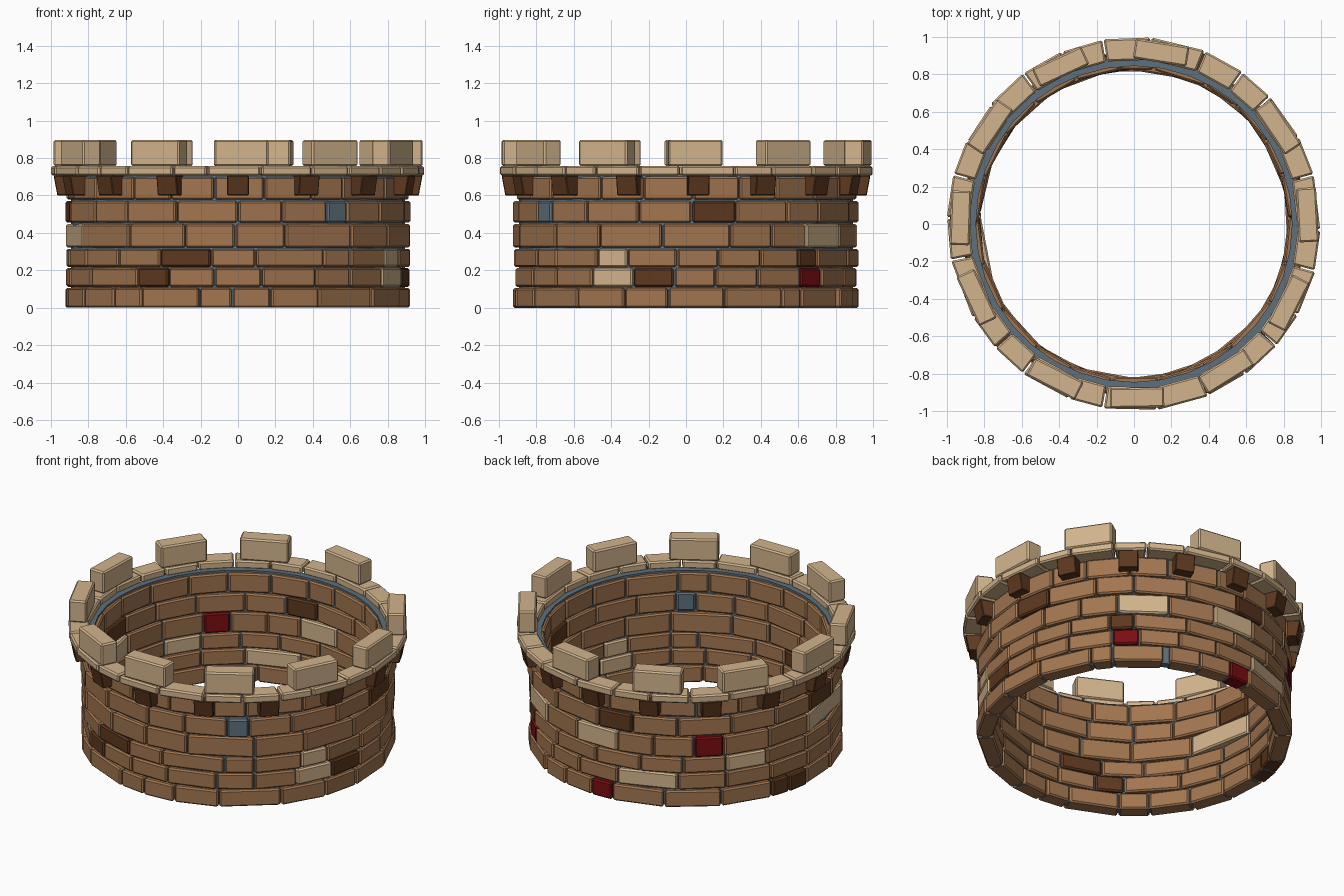
import bpy
import bmesh
import random
from math import radians, cos, sin

random.seed(7)
cube = bpy.data.objects.get("Cube")
if cube:
    bpy.data.objects.remove(cube, do_unlink=True)


def material(name, r, g, b):
    mat = bpy.data.materials.new(name)
    mat.use_nodes = True
    mat.diffuse_color = (r, g, b, 1)
    bsdf = next(n for n in mat.node_tree.nodes if n.type == 'BSDF_PRINCIPLED')
    bsdf.inputs["Base Color"].default_value = (r, g, b, 1)
    return mat


MATERIALS = [
    material("brick brown", .36, .18, .08),
    material("pale sandstone", .645, .456, .262),
    material("dark brown", .11, .04, .014),
    material("deep red", .2, .004, .006),
    material("slate grey", .11, .162, .2),
]
BROWN, SAND, DARK, RED, GREY = range(len(MATERIALS))


def polar(radius, angle):
    a = radians(angle)
    return radius * cos(a), radius * sin(a)


def block(bm, bottom, top, z0, z1, colour):
    """Six-sided stone between a bottom and a top outline."""
    low = [bm.verts.new((x, y, z0)) for x, y in bottom]
    high = [bm.verts.new((x, y, z1)) for x, y in top]
    faces = [bm.faces.new(low[::-1]), bm.faces.new(high)]
    for i in range(len(low)):
        j = (i + 1) % len(low)
        faces.append(bm.faces.new((low[i], low[j], high[j], high[i])))
    for face in faces:
        face.material_index = colour


def wedge(bm, start, end, inner, outer, z0, z1, colour):
    """Straight-faced stone with radial ends."""
    outline = [polar(inner, start), polar(outer, start),
               polar(outer, end), polar(inner, end)]
    block(bm, outline, outline, z0, z1, colour)


def square_outline(angle, inner, outer, width):
    cx, cy = polar(1, angle)
    h = width / 2
    return [(r * cx - s * h * cy, r * cy + s * h * cx)
            for r, s in ((inner, -1), (outer, -1), (outer, 1), (inner, 1))]


def finish(bm, name, bevel=0):
    bmesh.ops.recalc_face_normals(bm, faces=bm.faces)
    mesh = bpy.data.meshes.new(name)
    bm.to_mesh(mesh)
    bm.free()
    for mat in MATERIALS:
        mesh.materials.append(mat)
    obj = bpy.data.objects.new(name, mesh)
    bpy.context.collection.objects.link(obj)
    if bevel:
        mod = obj.modifiers.new("worn edges", 'BEVEL')
        mod.width = bevel
        mod.segments = 1
        mod.limit_method = 'ANGLE'
    return obj


def random_joints(count):
    step = 360 / count
    return [-180 + step * (i + random.uniform(-.2, .2)) for i in range(count)]


def course(name, joints, z0, z1, inner, outer, special=None, base=BROWN, gap=.25):
    """Ring of stones; special maps a stone's start angle to its colour."""
    bm = bmesh.new()
    special = special or {}
    for start, end in zip(joints, joints[1:] + [joints[0] + 360]):
        colour = special.get(start, base)
        if colour is None:
            continue
        wobble = random.uniform(-.004, .004)
        wedge(bm, start + gap, end - gap, inner + wobble, outer + wobble,
              z0, z1, colour)
    return finish(bm, name, .009)


# Wall courses, from the ground up
course("wall_course_1",
       [-153, -136, -124, -103, -92, -79, -62, -39, -21, -6, 13, 34, 42, 61, 63,
        75, 88, 97, 117, 138, 158, 166, 175, 191],
       0, .105, .826, .925, {61: None, 88: RED, 158: DARK, 166: DARK})
course("wall_course_2",
       [-149, -126, -114, -98, -82, -63, -49, -33, -18, -4, 10, 25, 42, 52, 67,
        82, 99, 122, 140, 158, 176, 193],
       .112, .212, .826, .92,
       {-126: DARK, -33: SAND, -18: DARK, 42: RED, 99: SAND})
course("wall_course_3",
       [-134, -117, -99, -84, -60, -49, -31, -20, -3, 11, 26, 41, 50, 70, 90,
        108, 124, 140, 156, 175, 191, 208],
       .218, .315, .826, .92,
       {-117: DARK, -31: SAND, 41: DARK, 140: SAND})
course("wall_course_4",
       [-154, -129, -108, -91, -74, -49, -30, -8, 15, 30, 44, 63, 81, 99, 113,
        128, 139, 157, 176],
       .322, .447, .826, .925,
       {44: SAND, 81: SAND, 128: RED, 176: SAND})
course("wall_course_5",
       [-146, -130, -111, -90, -75, -59, -51, -35, -16, 2, 17, 36, 50, 70, 91,
        105, 122, 142, 160, 177, 193],
       .455, .57, .826, .925,
       {-59: GREY, 2: DARK, 91: DARK, 177: DARK})
course("wall_course_6", random_joints(22), .578, .7, .83, .915)

# Mortar core behind the bricks
bm = bmesh.new()
sides = 36
for i in range(sides):
    wedge(bm, 360 / sides * i, 360 / sides * (i + 1), .845, .892, .003, .712, GREY)
bmesh.ops.remove_doubles(bm, verts=bm.verts, dist=.0001)
shared = [f for f in bm.faces if abs(f.normal.z) < .5 and f.calc_area() < .05
          and sum(1 for e in f.edges if len(e.link_faces) > 2) >= 2
          and all(len(e.link_faces) > 2 for e in f.edges)]
bmesh.ops.delete(bm, geom=shared, context='FACES')
finish(bm, "mortar_core")

# Corbels carrying the ledge
bm = bmesh.new()
for angle in (-90, -67, -44, -19, 4, 26, 48, 68, 90, 112, 134, 156, 179, 201, 223, 247):
    block(bm, square_outline(angle, .88, .965, .115),
          square_outline(angle, .88, .985, .115), .6, .706, DARK)
finish(bm, "corbels", .004)

# Ledge and merlons
course("ledge", random_joints(26), .706, .757, .878, .998, base=SAND)
bm = bmesh.new()
for angle in (-155, -117, -89, -58, -27, 3, 34, 81, 115, 146, 178):
    block(bm, square_outline(angle, .875, .982, .29),
          square_outline(angle, .875, .982, .29), .757, .897, SAND)
finish(bm, "merlons", .009)
